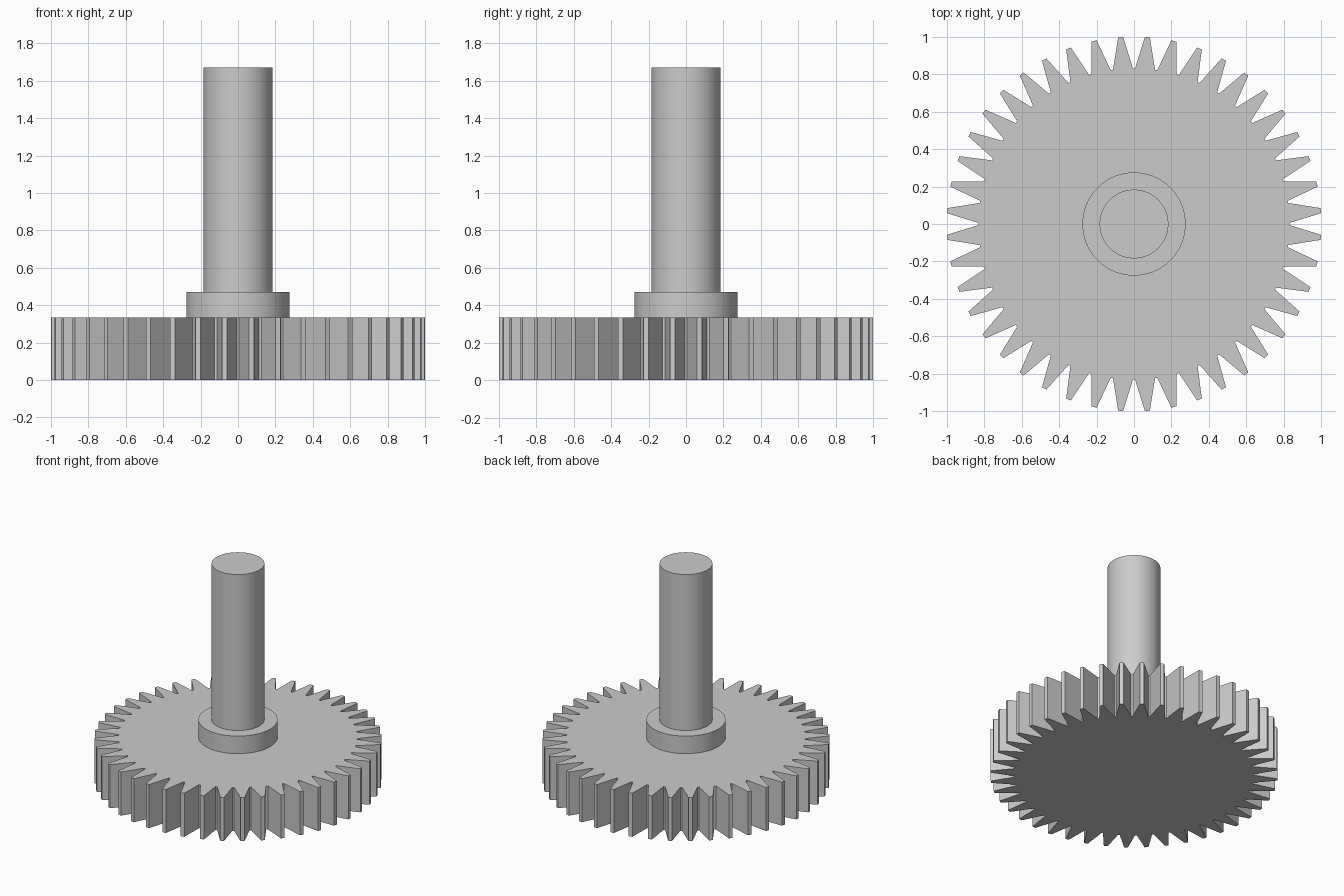
import bpy
import bmesh
from math import pi
from mathutils import Matrix, Vector

if "Cube" in bpy.data.objects:
    bpy.data.objects.remove(bpy.data.objects["Cube"], do_unlink=True)

TEETH = 44
ROOT_RADIUS, ROOT_HALF = 0.832, 0.006
TIP_RADIUS, TIP_HALF = 1.0015, 0.0135
GEAR_TOP, COLLAR_TOP, SHAFT_TOP = 0.335, 0.47, 1.67

steel = bpy.data.materials.new("grey steel")
steel.use_nodes = True
steel.diffuse_color = (0.6, 0.6, 0.6, 1)
steel.node_tree.nodes["Principled BSDF"].inputs["Base Color"].default_value = (0.6, 0.6, 0.6, 1)


def gear(name, height):
    """Extrude a toothed outline: one flat root and one flat tip per pitch."""
    pitch = 2 * pi / TEETH
    bm = bmesh.new()
    outline = []
    for i in range(TEETH):
        for turn, radius, half in ((i, ROOT_RADIUS, ROOT_HALF),
                                   (i + 0.5, TIP_RADIUS, TIP_HALF)):
            spin = Matrix.Rotation(turn * pitch, 3, "Z")
            for side in (-half, half):
                outline.append(bm.verts.new(spin @ Vector((radius, side, 0))))
    base = bm.faces.new(outline)
    result = bmesh.ops.extrude_face_region(bm, geom=[base], use_keep_orig=True)
    top = [v for v in result["geom"] if isinstance(v, bmesh.types.BMVert)]
    bmesh.ops.translate(bm, verts=top, vec=(0, 0, height))
    bmesh.ops.recalc_face_normals(bm, faces=bm.faces)
    mesh = bpy.data.meshes.new(name)
    bm.to_mesh(mesh)
    bm.free()
    obj = bpy.data.objects.new(name, mesh)
    bpy.context.collection.objects.link(obj)
    obj.data.materials.append(steel)


def cylinder(name, radius, bottom, top):
    bpy.ops.mesh.primitive_cylinder_add(vertices=96, radius=radius, depth=top - bottom,
                                        location=(0, 0, (bottom + top) / 2))
    obj = bpy.context.object
    obj.name = name
    obj.data.materials.append(steel)
    bpy.ops.object.shade_smooth_by_angle()


gear("gear_wheel", GEAR_TOP)
cylinder("collar", 0.276, GEAR_TOP, COLLAR_TOP)
cylinder("shaft", 0.184, COLLAR_TOP, SHAFT_TOP)
